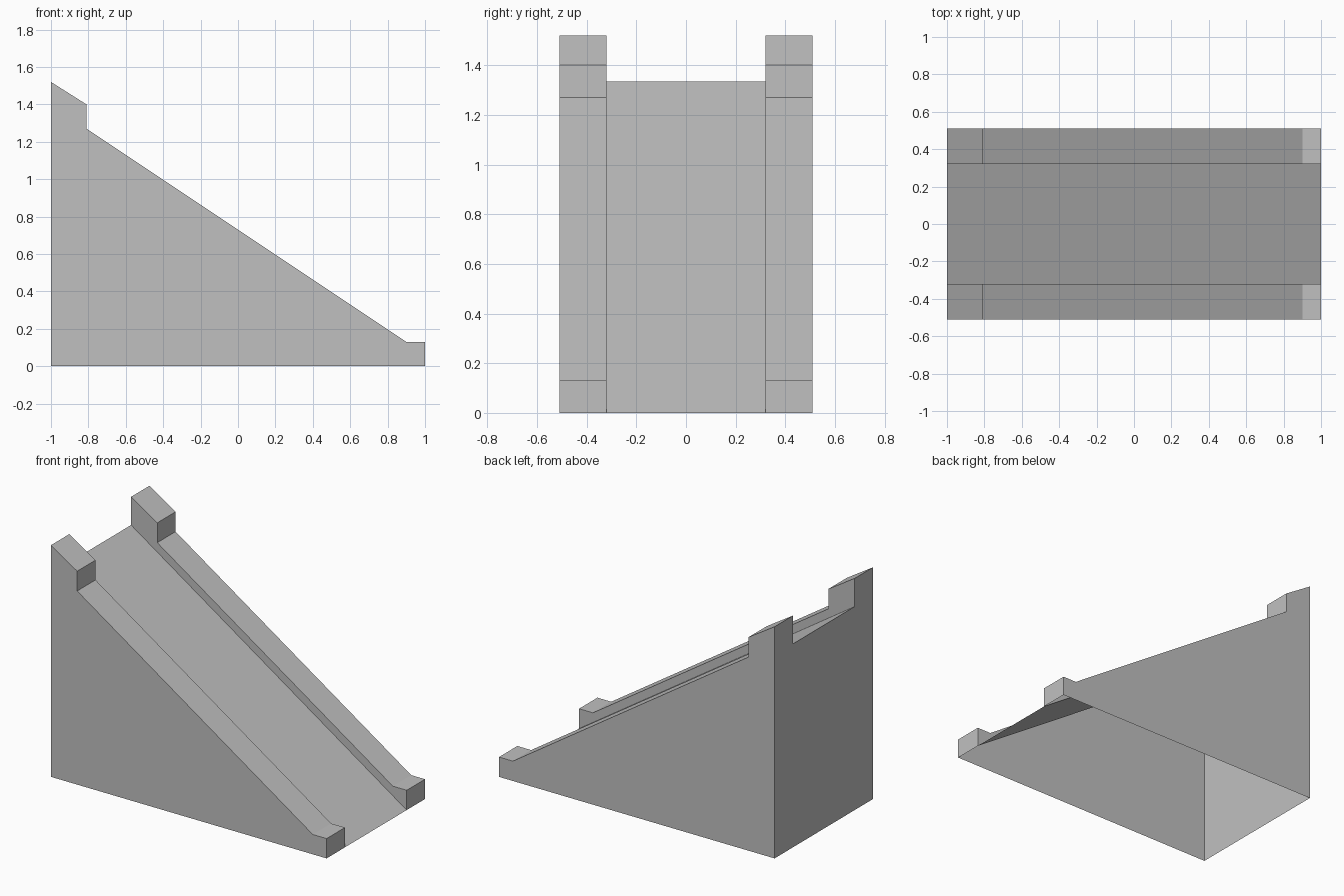
import bpy
import bmesh

cube = bpy.data.objects.get("Cube")
if cube:
    bpy.data.objects.remove(cube, do_unlink=True)

grey = bpy.data.materials.new("plain grey")
grey.use_nodes = True
colour = (0.53, 0.53, 0.53, 1)
grey.diffuse_color = colour
grey.node_tree.nodes["Principled BSDF"].inputs["Base Color"].default_value = colour

OUTER, INNER = 0.51, 0.32   # half widths of the body and of the sliding surface
RAMP_TOP = 1.335
# Rail outline from the high end down to the low end, as (x, z)
RAIL = [(-1, 1.52), (-0.81, 1.4), (-0.81, 1.27), (0.9, 0.13), (1, 0.13), (1, 0)]


def build(name, faces):
    """Make one flat-faced sheet object from lists of corner points."""
    bm = bmesh.new()
    for corners in faces:
        bm.faces.new([bm.verts.new(c) for c in corners])
    bmesh.ops.remove_doubles(bm, verts=bm.verts, dist=0.0001)
    mesh = bpy.data.meshes.new(name)
    bm.to_mesh(mesh)
    bm.free()
    mesh.materials.append(grey)
    obj = bpy.data.objects.new(name, mesh)
    bpy.context.scene.collection.objects.link(obj)
    return obj


def at_y(points, y):
    return [(x, y, z) for x, z in points]


# Side walls with their hollow rails, mirrored front to back
for name, side in (("front", -1), ("back", 1)):
    outer = at_y(RAIL, side * OUTER)
    inner = at_y(RAIL, side * INNER)
    wall = outer + [(-1, side * OUTER, 0)]
    curb = (inner + [(-1, side * INNER, RAMP_TOP)])[::-1]
    caps = [[outer[i + 1], outer[i], inner[i], inner[i + 1]]
            for i in range(len(RAIL) - 1)]
    faces = [wall, curb] + caps
    if side < 0:
        faces = [f[::-1] for f in faces]
    build(name + "_side_wall_and_rail", faces)

# Sloping surface between the rails
build("ramp_surface", [[(-1, -INNER, RAMP_TOP), (1, -INNER, 0),
                        (1, INNER, 0), (-1, INNER, RAMP_TOP)]])

# Upright end wall, notched between the two posts; the underside stays open
top = RAIL[0][1]
outline = [(OUTER, 0), (OUTER, top), (INNER, top), (INNER, RAMP_TOP)]
outline += [(-y, z) for y, z in reversed(outline)]
build("end_wall", [[(-1, y, z) for y, z in outline]])
